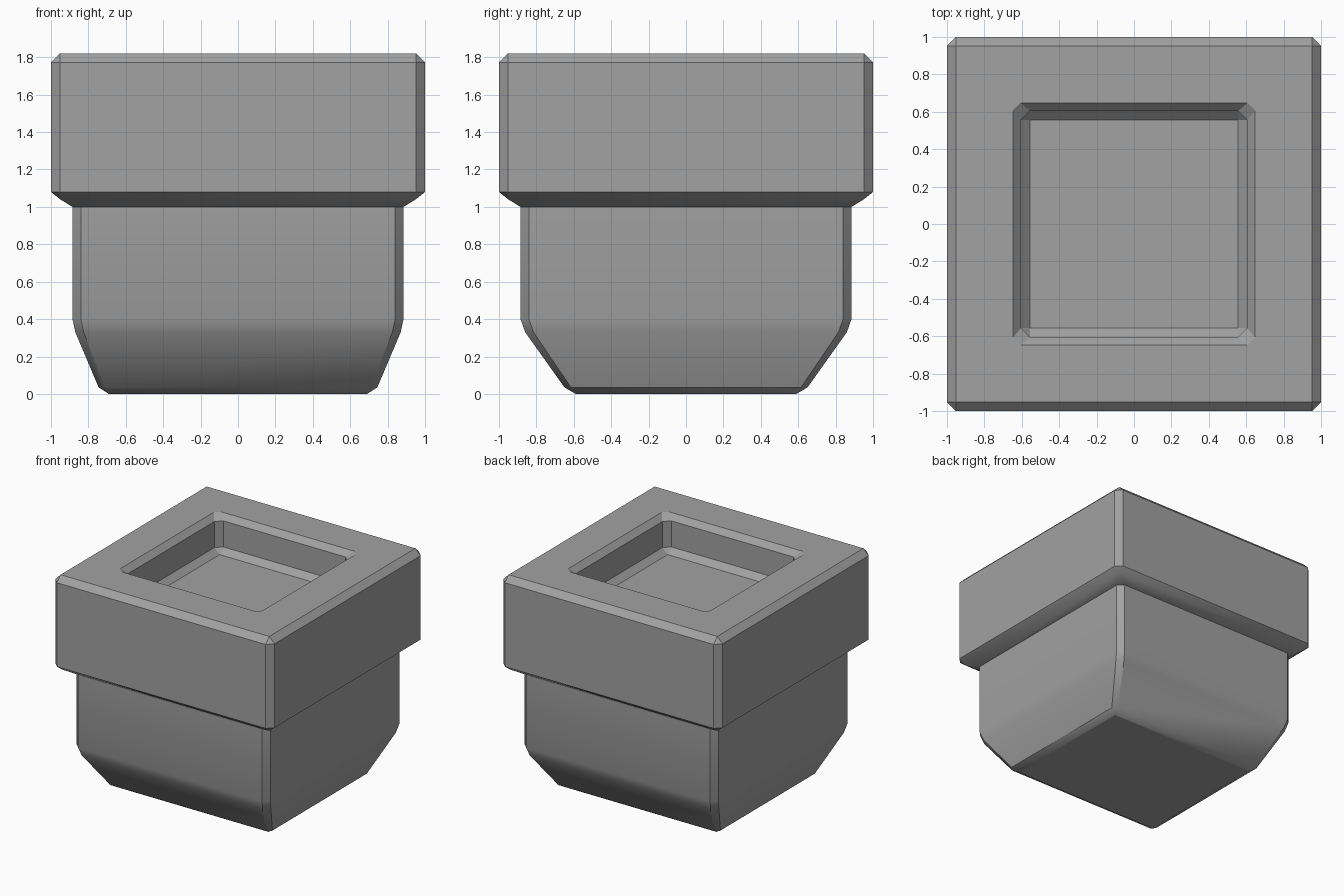
import bpy, bmesh, math

cube = bpy.data.objects.get("Cube")
if cube:
    bpy.data.objects.remove(cube, do_unlink=True)

grey = bpy.data.materials.new("mid_grey")
grey.use_nodes = True
colour = (0.36, 0.36, 0.36, 1)
grey.diffuse_color = colour
grey.node_tree.nodes["Principled BSDF"].inputs["Base Color"].default_value = colour


def ring(bm, hx, hy, cut, z):
    """Rectangle with cut corners, counter-clockwise."""
    pts = [(hx, -hy + cut), (hx, hy - cut), (hx - cut, hy), (-hx + cut, hy),
           (-hx, hy - cut), (-hx, -hy + cut), (-hx + cut, -hy), (hx - cut, -hy)]
    return [bm.verts.new((x, y, z)) for x, y in pts]


def loft(name, sections):
    """Bridge the sections in order and cap both ends."""
    bm = bmesh.new()
    rings = [ring(bm, *s) for s in sections]
    bm.faces.new(rings[0][::-1])
    for a, b in zip(rings, rings[1:]):
        for i in range(8):
            j = (i + 1) % 8
            bm.faces.new((a[i], a[j], b[j], b[i]))
    bm.faces.new(rings[-1])
    bmesh.ops.remove_doubles(bm, verts=bm.verts, dist=0.001)
    bmesh.ops.recalc_face_normals(bm, faces=bm.faces)
    mesh = bpy.data.meshes.new(name)
    bm.to_mesh(mesh)
    bm.free()
    mesh.materials.append(grey)
    obj = bpy.data.objects.new(name, mesh)
    bpy.context.collection.objects.link(obj)
    bpy.ops.object.select_all(action='DESELECT')
    obj.select_set(True)
    bpy.context.view_layer.objects.active = obj
    bpy.ops.object.shade_smooth_by_angle(angle=math.radians(30))
    return obj


# Lower body, tapering more steeply at front and back than at the sides
loft("lower_body", [
    (0.69, 0.59, 0.0, 0.0),
    (0.745, 0.65, 0.035, 0.035),
    (0.87, 0.86, 0.045, 0.33),
    (0.885, 0.885, 0.045, 0.40),
    (0.885, 0.885, 0.045, 1.06),
])

# Upper block with bevelled edges and a square recess sunk in its top
loft("upper_block", [
    (0.885, 0.885, 0.045, 1.0),
    (0.95, 0.95, 0.01, 1.04),
    (1.0, 1.0, 0.048, 1.08),
    (1.0, 1.0, 0.048, 1.772),
    (0.952, 0.952, 0.0, 1.82),
    (0.648, 0.648, 0.04, 1.82),
    (0.605, 0.605, 0.048, 1.775),
    (0.605, 0.605, 0.048, 1.56),
    (0.557, 0.557, 0.0, 1.515),
])
